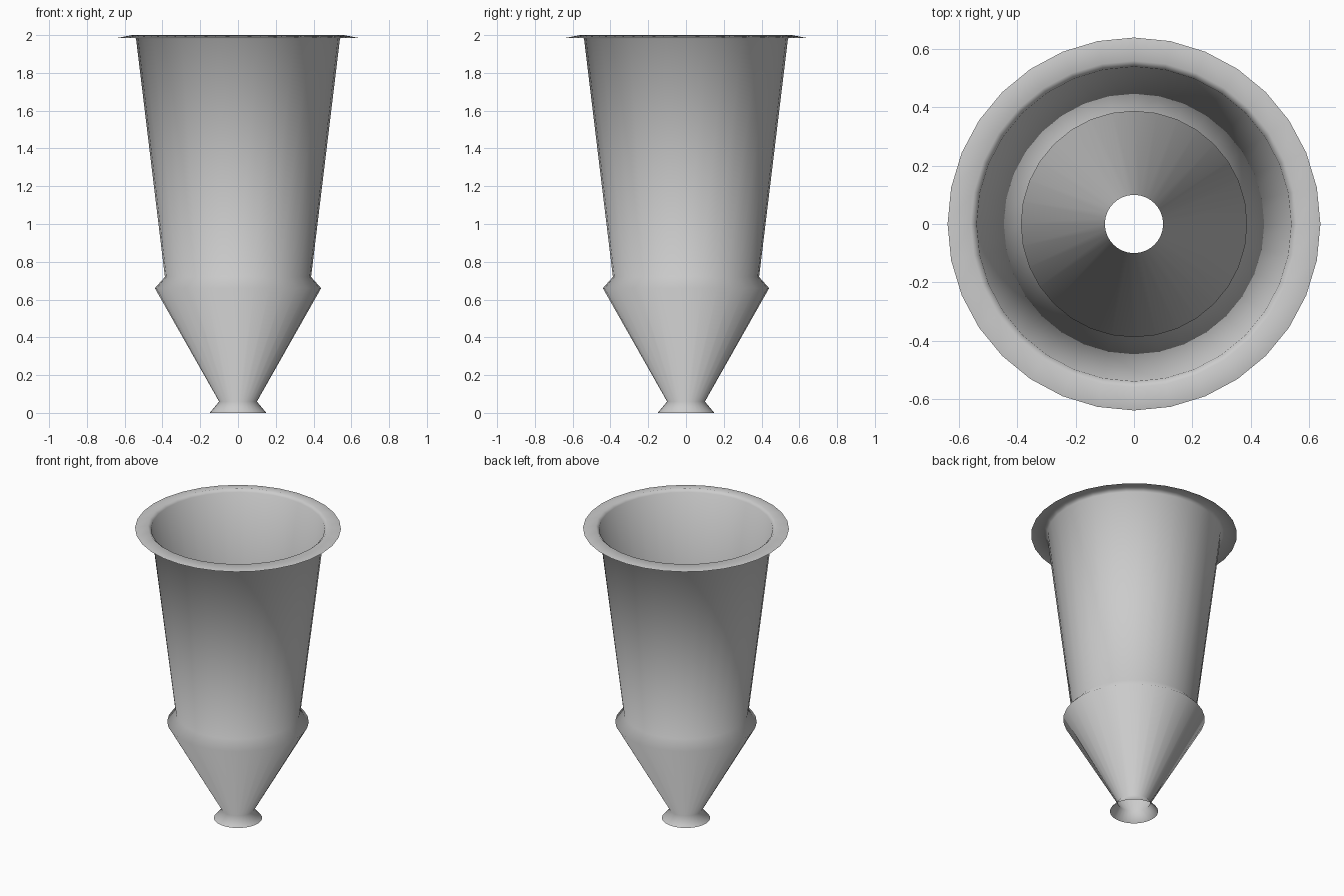
import bpy, bmesh
from math import cos, sin, tau

if "Cube" in bpy.data.objects:
    bpy.data.objects.remove(bpy.data.objects["Cube"])

SIDES = 32

# Open thin-walled profile (radius, height): foot, neck, cone, shoulder, tapered wall, rolled rim
PROFILE = [(0.15, 0.0), (0.10, 0.06), (0.44, 0.66), (0.387, 0.72),
           (0.54, 1.982), (0.56, 2.0), (0.64, 1.985)]


def lathe(name, profile, sides):
    bm = bmesh.new()
    rings = [[bm.verts.new((r * cos(tau * i / sides), r * sin(tau * i / sides), z))
              for i in range(sides)] for r, z in profile]
    for low, high in zip(rings, rings[1:]):
        for i in range(sides):
            j = (i + 1) % sides
            face = bm.faces.new((low[i], low[j], high[j], high[i]))
            face.smooth = True
    mesh = bpy.data.meshes.new(name)
    bm.to_mesh(mesh)
    bm.free()
    obj = bpy.data.objects.new(name, mesh)
    bpy.context.collection.objects.link(obj)
    return obj


# Single-sheet funnel body, open at both ends
lathe("funnel_body", PROFILE, SIDES)
